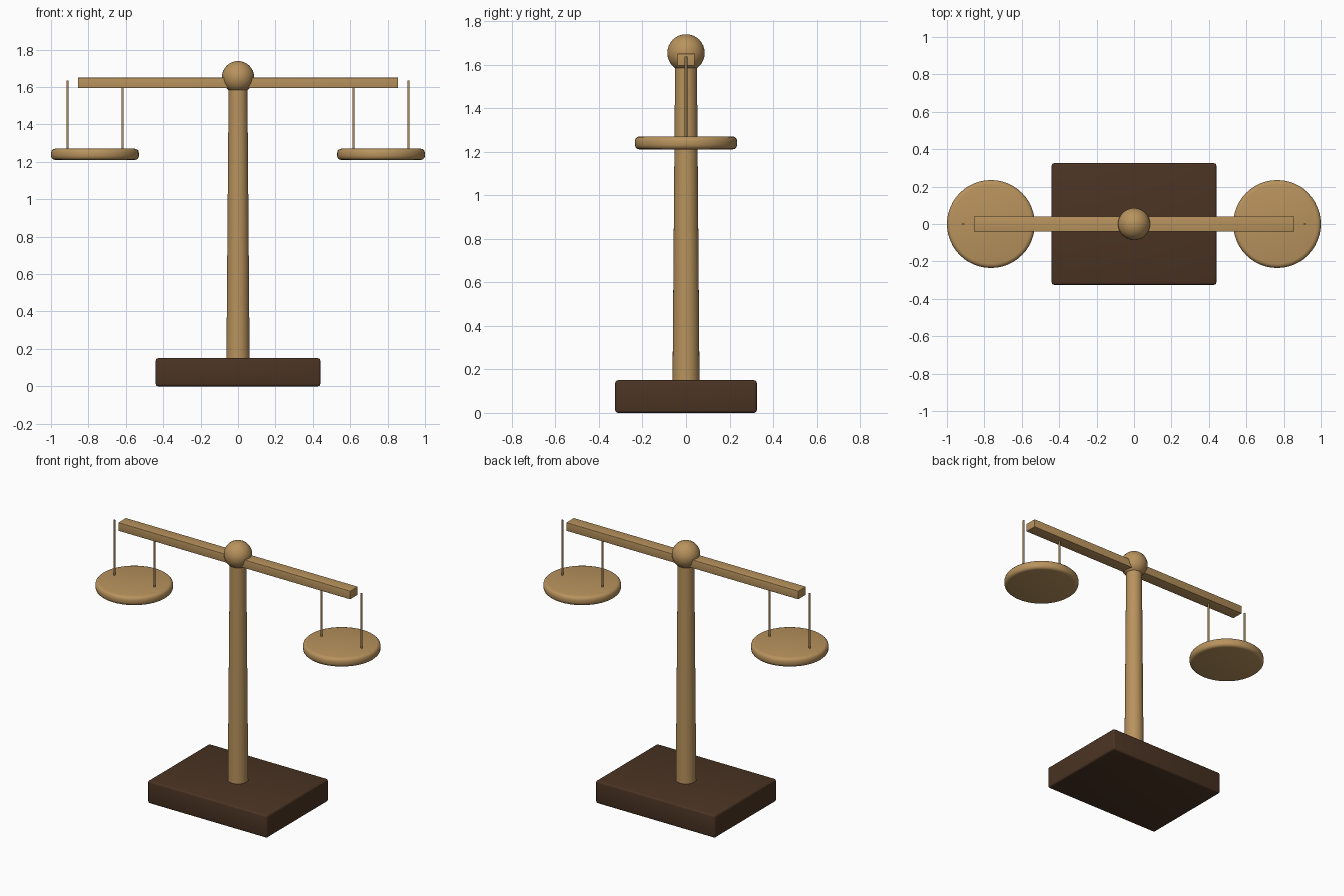
import bpy
import math

cube = bpy.data.objects.get("Cube")
if cube:
    bpy.data.objects.remove(cube, do_unlink=True)


def material(name, rgb):
    mat = bpy.data.materials.new(name)
    mat.use_nodes = True
    colour = (*rgb, 1)
    mat.diffuse_color = colour
    bsdf = mat.node_tree.nodes["Principled BSDF"]
    bsdf.inputs["Base Color"].default_value = colour
    bsdf.inputs["Roughness"].default_value = 0.6
    return mat


light_wood = material("light wood", (0.48, 0.29, 0.11))
dark_wood = material("dark wood", (0.07, 0.034, 0.017))


def finish(name, mat, bevel=0, segments=3):
    obj = bpy.context.object
    obj.name = name
    obj.data.materials.append(mat)
    bpy.ops.object.transform_apply(location=False, rotation=False, scale=True)
    if bevel:
        mod = obj.modifiers.new("rounded edges", "BEVEL")
        mod.width = bevel
        mod.segments = segments
        mod.limit_method = "ANGLE"
        bpy.ops.object.modifier_apply(modifier=mod.name)
    bpy.ops.object.shade_smooth_by_angle(angle=math.radians(35))
    return obj


def box(name, size, z, mat, bevel):
    bpy.ops.mesh.primitive_cube_add(size=1, location=(0, 0, z))
    bpy.context.object.scale = size
    return finish(name, mat, bevel)


def rod(name, x, bottom, top, r_bottom, r_top, mat, sides=32, bevel=0):
    bpy.ops.mesh.primitive_cone_add(
        vertices=sides, radius1=r_bottom, radius2=r_top,
        depth=top - bottom, location=(x, 0, (top + bottom) / 2))
    return finish(name, mat, bevel)


# Base and tapered post
box("base", (0.88, 0.65, 0.15), 0.075, dark_wood, 0.012)
rod("post", 0, 0.14, 1.62, 0.062, 0.05, light_wood)

# Beam with the ball at its middle
box("beam", (1.71, 0.08, 0.055), 1.6225, light_wood, 0.002)
bpy.ops.mesh.primitive_uv_sphere_add(
    segments=32, ring_count=16, radius=0.086, location=(0, 0, 1.653))
finish("ball", light_wood)

# Pans, each hung on two thin rods
for side, label in ((1, "left"), (-1, "right")):
    rod(label + "_pan", side * 0.765, 1.21, 1.27, 0.235, 0.235,
        light_wood, sides=48, bevel=0.022)
    rod(label + "_outer_rod", side * 0.912, 1.24, 1.636, 0.006, 0.006,
        light_wood, sides=12)
    rod(label + "_inner_rod", side * 0.617, 1.24, 1.636, 0.006, 0.006,
        light_wood, sides=12)
